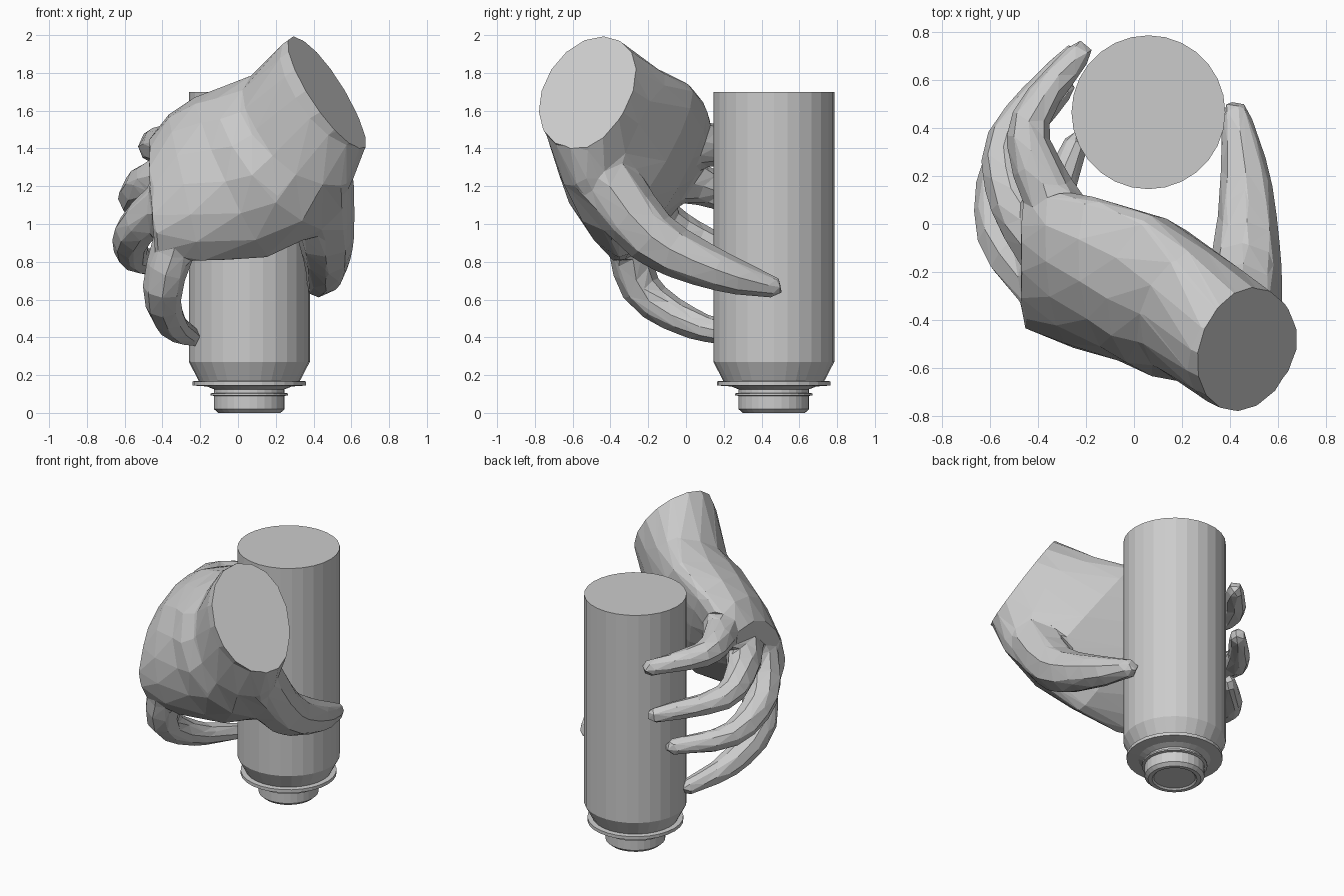
import bpy, bmesh
from math import cos, sin, tau
from mathutils import Vector as V

if "Cube" in bpy.data.objects:
    bpy.data.objects.remove(bpy.data.objects["Cube"])


def make_object(name, bm):
    bmesh.ops.recalc_face_normals(bm, faces=bm.faces[:])
    me = bpy.data.meshes.new(name)
    bm.to_mesh(me)
    bm.free()
    ob = bpy.data.objects.new(name, me)
    bpy.context.collection.objects.link(ob)
    return ob


def loft(bm, rings):
    """Skin a list of equal point rings and close both ends."""
    rows = [[bm.verts.new(p) for p in r] for r in rings]
    n = len(rows[0])
    for a, b in zip(rows, rows[1:]):
        for i in range(n):
            bm.faces.new((a[i], a[(i + 1) % n], b[(i + 1) % n], b[i]))
    bm.faces.new(rows[0])
    bm.faces.new(rows[-1])


def spline(points, steps=3):
    """Catmull-Rom curve through the points."""
    p = [V(q) for q in points]
    p = [p[0] * 2 - p[1]] + p + [p[-1] * 2 - p[-2]]
    out = []
    for a, b, c, d in zip(p, p[1:], p[2:], p[3:]):
        for k in range(steps):
            t = k / steps
            out.append((b * 2 + (c - a) * t + (a * 2 - b * 5 + c * 4 - d) * t ** 2
                        + (b * 3 - a - c * 3 + d) * t ** 3) / 2)
    return out + [p[-2]]


def digit(bm, joints, r0, r1, sides=8):
    """Tapered finger from root radius r0 to tip radius r1, with a blunt tip."""
    pts = spline(joints)
    n = len(pts) - 1
    radii = [r0 + (r1 - r0) * (i / n) ** 1.3 for i in range(n + 1)]
    pts.append(pts[-1] + (pts[-1] - pts[-2]).normalized() * r1 * 0.7)
    radii.append(r1 * 0.5)
    rings = []
    for i, c in enumerate(pts):
        t = pts[min(i + 1, n + 1)] - pts[max(i - 1, 0)]
        a = t.cross(V((1, 0, 0))).normalized()
        b = t.normalized().cross(a)
        rings.append([c + (a * cos(tau * k / sides) + b * sin(tau * k / sides)) * radii[i]
                      for k in range(sides)])
    loft(bm, rings)


# Can: lathed profile (radius, height)
CAN_X, CAN_Y, SIDES = 0.06, 0.465, 28
profile = [(0.13, 0.01), (0.14, 0), (0.165, 0), (0.187, 0.02), (0.187, 0.09), (0.205, 0.093),
           (0.205, 0.103), (0.187, 0.106), (0.187, 0.125), (0.225, 0.14), (0.3, 0.145),
           (0.3, 0.167), (0.268, 0.17), (0.32, 0.27), (0.32, 1.7)]
bm = bmesh.new()
loft(bm, [[V((CAN_X + r * cos(tau * k / SIDES), CAN_Y + r * sin(tau * k / SIDES), z))
           for k in range(SIDES)] for r, z in profile])
make_object("can", bm)

# Palm: sections given by outer edge, thumb-side edge and back thickness
wrist = V((0.465, -0.525, 1.7))
cut = V((0.77, -0.33, 0.55)).normalized()
major = V((-0.18, 0.09, 0.29))
sections = [(wrist + major + cut * e, wrist - major + cut * e, 0.27) for e in (0.15, 0)]
sections += [(V(a), V(b), h) for a, b, h in (
    ((0.16, -0.15, 1.82), (0.57, -0.58, 1.2), 0.36),
    ((0.02, 0.02, 1.74), (0.46, -0.42, 0.96), 0.47),
    ((-0.2, 0.1, 1.64), (0.15, -0.36, 0.82), 0.43),
    ((-0.36, 0.13, 1.53), (-0.2, -0.38, 0.8), 0.36),
    ((-0.46, 0.12, 1.41), (-0.44, -0.38, 0.86), 0.24))]
mids = [(a + b) / 2 for a, b, h in sections]
rings = []
for i, (top, low, back) in enumerate(sections):
    t = mids[min(i + 1, len(mids) - 1)] - mids[max(i - 1, 0)]
    nrm = t.cross(low - top).normalized()
    front = max(0.1, 0.26 - 0.07 * max(0, i - 1))
    rings.append([mids[i] + (top - low) / 2 * cos(tau * k / 16)
                  + nrm * sin(tau * k / 16) * (back if k < 8 else front)
                  for k in range(16)])
bm = bmesh.new()
loft(bm, rings)

# Thumb, then four fingers: root, knuckle, bend, tip
digit(bm, [(0.43, -0.48, 1.3), (0.465, -0.18, 0.93), (0.465, 0.18, 0.75), (0.42, 0.47, 0.665)],
      0.18, 0.06)
for joints in (
        [(-0.3, -0.31, 1), (-0.4, -0.24, 0.66), (-0.35, 0.04, 0.47), (-0.24, 0.34, 0.4)],
        [(-0.38, -0.26, 1.12), (-0.55, -0.04, 0.96), (-0.54, 0.28, 0.82), (-0.29, 0.57, 0.78)],
        [(-0.36, -0.12, 1.24), (-0.5, 0.1, 1.2), (-0.53, 0.36, 1.1), (-0.25, 0.71, 1.04)],
        [(-0.28, 0, 1.41), (-0.4, 0.22, 1.42), (-0.43, 0.44, 1.4), (-0.22, 0.72, 1.36)]):
    digit(bm, joints, 0.125, 0.055)
hand = make_object("hand", bm)


def evaluated(ob):
    bpy.context.view_layer.update()
    return ob.evaluated_get(bpy.context.evaluated_depsgraph_get())


# Fuse the parts into one skin and reduce it to irregular facets
m = hand.modifiers.new("fuse", 'REMESH')
m.mode = 'VOXEL'
m.voxel_size = 0.018
m = hand.modifiers.new("soften", 'SMOOTH')
m.iterations = 8
count = sum(len(p.vertices) - 2 for p in evaluated(hand).data.polygons)
m = hand.modifiers.new("facet", 'DECIMATE')
m.ratio = min(1, 1100 / count)
bm = bmesh.new()
bm.from_mesh(evaluated(hand).to_mesh())
hand.modifiers.clear()

# Flat wrist cut
bmesh.ops.bisect_plane(bm, geom=bm.verts[:] + bm.edges[:] + bm.faces[:],
                       plane_co=wrist, plane_no=cut, clear_outer=True)
bmesh.ops.holes_fill(bm, edges=[e for e in bm.edges if e.is_boundary], sides=0)
for f in bm.faces:
    f.smooth = False
bm.to_mesh(hand.data)
bm.free()
